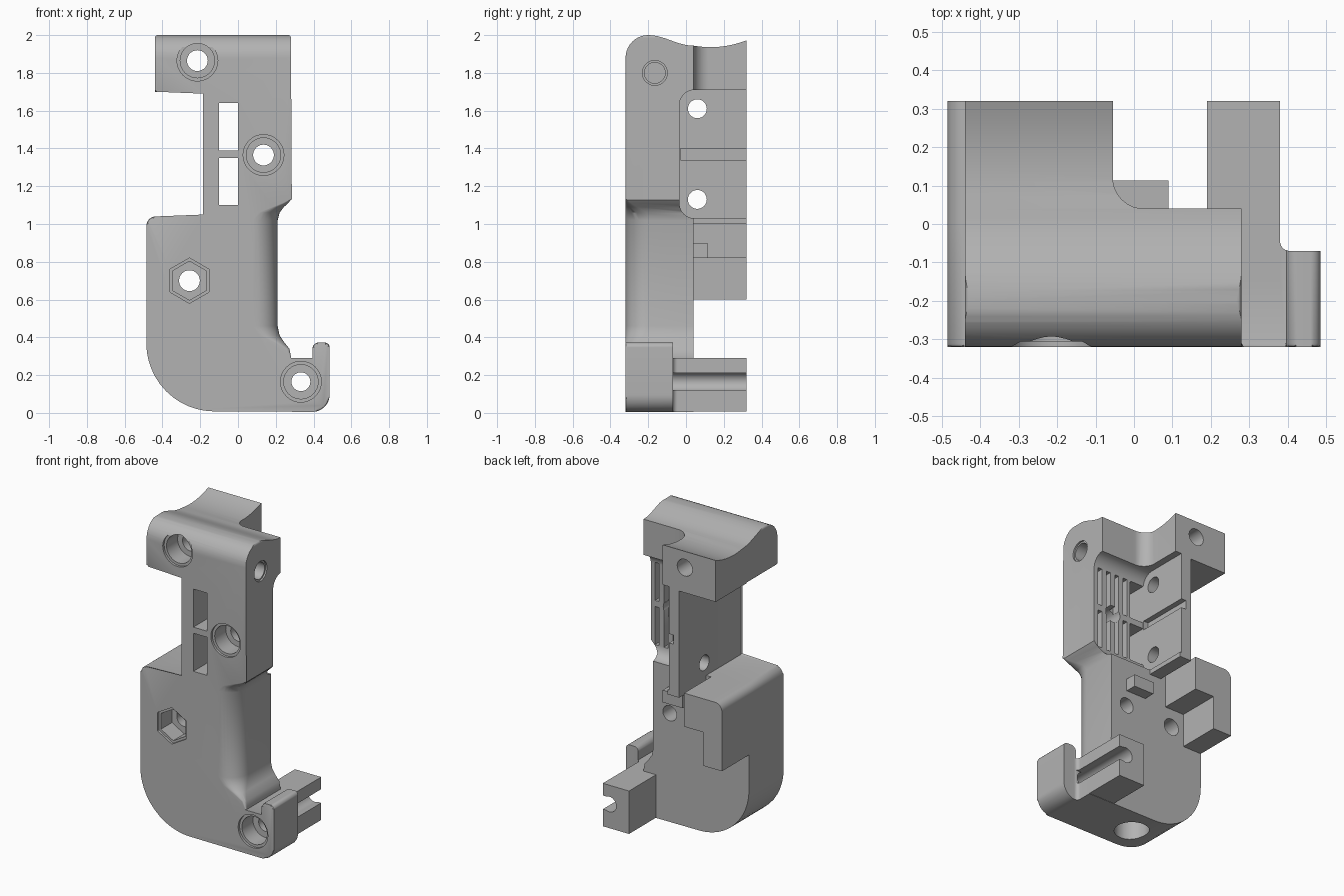
import bpy, bmesh, math
from mathutils import Vector

cube = bpy.data.objects.get("Cube")
if cube:
    bpy.data.objects.remove(cube, do_unlink=True)

grey = bpy.data.materials.new("plain grey")
grey.use_nodes = True
grey.diffuse_color = (0.45, 0.45, 0.45, 1)
grey.node_tree.nodes["Principled BSDF"].inputs["Base Color"].default_value = (0.45, 0.45, 0.45, 1)


def place(axis, a, b, t):
    return {"x": (t, a, b), "y": (a, t, b), "z": (a, b, t)}[axis]


def finish(name, bm):
    bmesh.ops.recalc_face_normals(bm, faces=bm.faces[:])
    mesh = bpy.data.meshes.new(name)
    bm.to_mesh(mesh)
    bm.free()
    mesh.materials.append(grey)
    ob = bpy.data.objects.new(name, mesh)
    bpy.context.scene.collection.objects.link(ob)
    return ob


def loft(name, rings, bevel=0):
    """Skin equal rings of points; optionally bevel the first rim."""
    bm = bmesh.new()
    rows = [[bm.verts.new(p) for p in ring] for ring in rings]
    n = len(rows[0])
    for low, high in zip(rows, rows[1:]):
        for i in range(n):
            j = (i + 1) % n
            bm.faces.new((low[i], low[j], high[j], high[i]))
    first = bm.faces.new(rows[0])
    bm.faces.new(rows[-1][::-1])
    if bevel:
        bmesh.ops.bevel(bm, geom=list(first.edges), offset=bevel, segments=2,
                        profile=0.5, affect="EDGES", clamp_overlap=True)
    return finish(name, bm)


def prism(name, axis, outline, lo, hi, bevel=0):
    return loft(name, [[place(axis, a, b, t) for a, b in outline] for t in (lo, hi)], bevel)


def rounded(corners):
    """Outline from (a, b, radius) corners."""
    out = []
    for i, (a, b, r) in enumerate(corners):
        p = Vector((a, b))
        if not r:
            out.append(p)
            continue
        u = (Vector(corners[i - 1][:2]) - p).normalized()
        v = (Vector(corners[(i + 1) % len(corners)][:2]) - p).normalized()
        half = u.angle(v) / 2
        c = p + (u + v).normalized() * r / math.sin(half)
        s, e = p + u * r / math.tan(half) - c, p + v * r / math.tan(half) - c
        steps = 14 if r > 0.2 else 8
        out += [c + s.lerp(e, k / steps).normalized() * r for k in range(steps + 1)]
    return out


def rect(a0, b0, a1, b1):
    return [(a0, b0), (a1, b0), (a1, b1), (a0, b1)]


def disc(a, b, r, sides=32):
    return [(a + r * math.sin(math.tau * k / sides), b + r * math.cos(math.tau * k / sides))
            for k in range(sides)]


def combine(target, other, operation):
    bpy.context.view_layer.objects.active = target
    mod = target.modifiers.new("join", "BOOLEAN")
    mod.operation, mod.solver, mod.object = operation, "EXACT", other
    bpy.ops.object.modifier_apply(modifier=mod.name)
    bpy.data.objects.remove(other, do_unlink=True)


# Main plate with head, column, body and hooked foot
body = prism("bracket_body", "y", rounded([
    (-0.485, 0.01, 0.36), (0.485, 0.005, 0.09), (0.485, 0.372, 0.025), (0.395, 0.372, 0.03),
    (0.395, 0.29, 0), (0.28, 0.29, 0), (0.28, 2.0, 0.015), (-0.44, 2.0, 0.015),
    (-0.44, 1.7, 0.01), (-0.175, 1.7, 0), (-0.175, 1.04, 0), (-0.485, 1.04, 0.05)]),
    -0.32, 0.04, 0.01)

# Parts that reach backwards
backs = [
    prism("head_arm", "z", rounded([
        (-0.44, 0, 0), (-0.44, 0.32, 0), (-0.055, 0.32, 0), (-0.055, 0.04, 0.08),
        (0.05, 0.04, 0), (0.05, 0, 0)]), 1.7, 2.0),
    prism("column_wall", "z", rect(-0.175, 0, -0.09, 0.32), 1.0, 1.71),
    prism("upper_block", "y", rounded([
        (-0.485, 0.82, 0), (-0.21, 0.82, 0), (-0.21, 1.04, 0), (-0.485, 1.04, 0.05)]), 0, 0.32),
    prism("lower_block", "y", rect(-0.485, 0.6, -0.35, 0.85), 0, 0.32),
    prism("ledge", "y", rect(-0.055, 0.82, 0.09, 0.9), 0, 0.113),
    prism("foot_bar", "y", rect(0.19, 0.008, 0.38, 0.29), -0.15, 0.32),
]
for part in backs:
    combine(body, part, "UNION")

# Finger grip on the right edge: its rounding grows and fades with height
grip = []
for z, x, r in ((0.291, 0.282, 0.004), (0.34, 0.272, 0.02), (0.38, 0.24, 0.06),
                (0.41, 0.22, 0.1), (0.46, 0.21, 0.13), (1.02, 0.21, 0.13),
                (1.06, 0.22, 0.11), (1.09, 0.243, 0.06), (1.11, 0.265, 0.03),
                (1.13, 0.282, 0.004)):
    arc = [(x - r + r * math.cos(t), -0.32 + r - r * math.sin(t))
           for t in (math.pi / 2 * k / 10 for k in range(11))]
    ring = [(x, 0.2)] + arc + [(x - r, -0.4), (0.394, -0.4), (0.394, 0.2)]
    grip.append([(a, b, z) for a, b in ring])
cuts = [loft("grip_cut", grip)]

# Wavy top surface
top = [(-0.4, 1.88), (-0.32, 1.88)]
top += [(-0.2 - 0.12 * math.cos(t), 1.88 + 0.12 * math.sin(t))
        for t in (math.pi / 2 * k / 10 for k in range(1, 11))]
top += [(-0.2 + 0.24 * k / 10, 1.972 + 0.028 * math.cos(math.pi * k / 10)) for k in range(1, 11)]
top += [(0.04 + 0.28 * k / 8, 1.936 + 1.0 * (0.28 * k / 8 - 0.09) ** 2) for k in range(1, 9)]
top += [(0.4, 1.99), (0.4, 2.2), (-0.4, 2.2)]
cuts.append(prism("top_cut", "x", top, -0.6, 0.6))

# Rear pocket, side groove and space behind the foot hook
cuts += [
    prism("pocket_cut", "x", rounded([
        (-0.035, 1.03, 0.08), (0.4, 1.03, 0), (0.4, 1.71, 0), (-0.035, 1.71, 0.08)]), -0.1, 0.5),
    prism("wall_groove", "y", rect(-0.135, 1.34, -0.05, 1.4), -0.03, 0.4),
    prism("hook_back", "z", rounded([
        (0.38, -0.07, 0.025), (0.6, -0.07, 0), (0.6, 0.4, 0), (0.38, 0.4, 0)]), -0.1, 0.5),
    prism("bar_groove", "y", rect(0.33, 0.12, 0.45, 0.21), -0.068, 0.4),
]

# Windows and pocket ribs
for z0, z1 in ((1.1, 1.35), (1.39, 1.64)):
    cuts.append(prism("window", "y", rect(-0.1, z0, 0, z1), -0.4, 0))
    for x in (0.04, 0.105, 0.17, 0.235):
        cuts.append(prism("rib_slot", "y", rect(x - 0.015, z0, x + 0.015, z1), -0.085, 0))

# Screw holes from the front, stepped; one has a hexagonal nut seat
for x, z, sides in ((-0.215, 1.865, 32), (0.135, 1.365, 32), (0.333, 0.165, 32), (-0.257, 0.7, 6)):
    wide = 0.12 if sides == 6 else 0.108
    cuts += [prism("rim", "y", disc(x, z, wide, sides), -0.4, -0.305),
             prism("seat", "y", disc(x, z, wide - 0.017, sides), -0.4, -0.19),
             prism("bore", "y", disc(x, z, 0.055 if z > 0.2 else 0.05), -0.4, 0.4)]

# Side, rear and bottom holes
for z in (1.13, 1.61):
    cuts.append(prism("wall_hole", "x", disc(0.06, z, 0.05), -0.3, 0))
cuts += [
    prism("side_rim", "x", disc(-0.165, 1.8, 0.066), 0.27, 0.4),
    prism("side_hole", "x", disc(-0.165, 1.8, 0.055), 0.08, 0.4),
    prism("rear_hole", "y", disc(0.09, 0.72, 0.05), -0.12, 0.2),
    prism("bottom_hole", "z", disc(-0.1, -0.14, 0.105), -0.1, 0.25),
]
for cut in cuts:
    combine(body, cut, "DIFFERENCE")

# Smooth shading with sharp edges kept
bpy.ops.object.select_all(action="DESELECT")
body.select_set(True)
bpy.context.view_layer.objects.active = body
bpy.ops.object.shade_smooth_by_angle(angle=math.radians(30))
